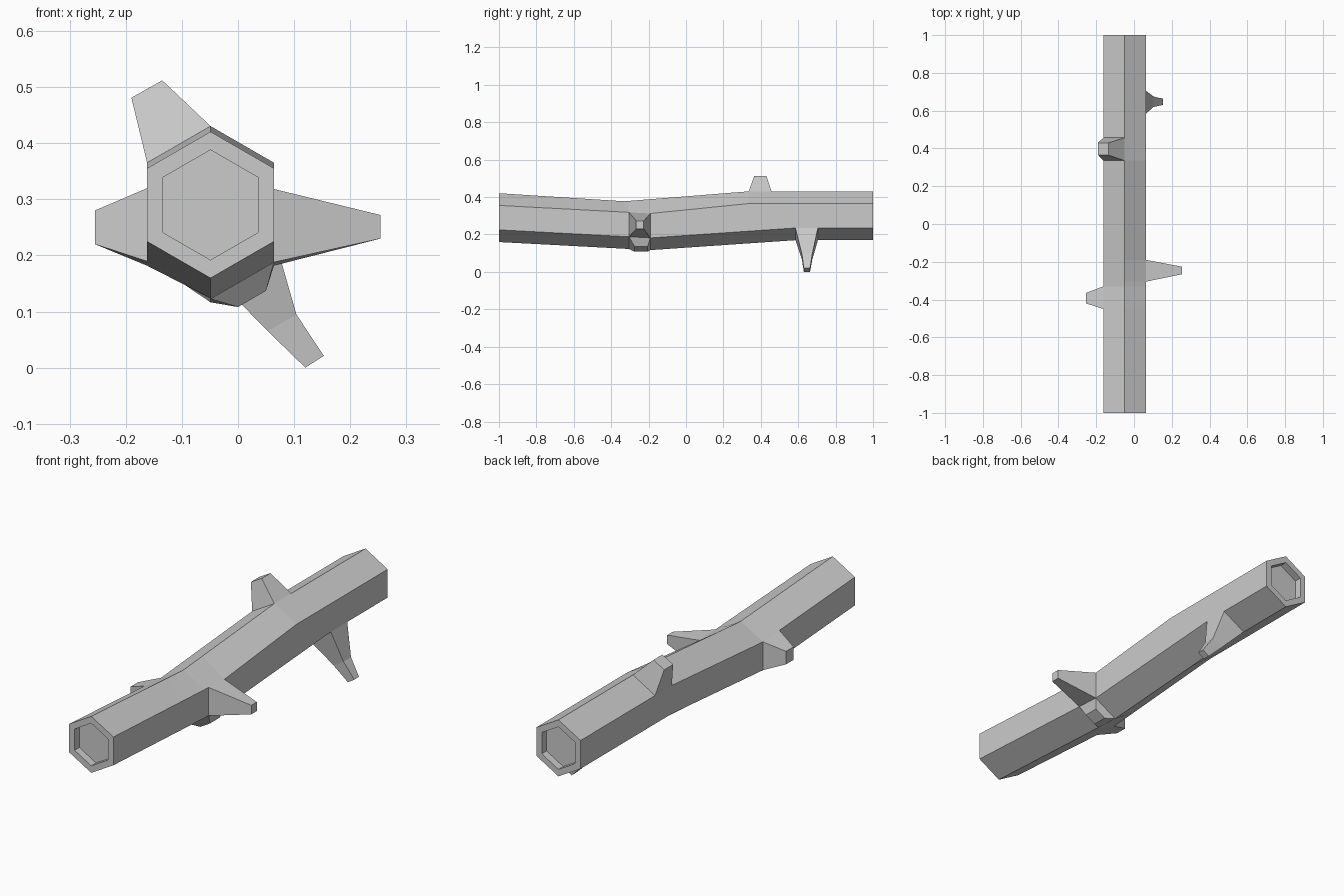
import bpy, bmesh, math

if "Cube" in bpy.data.objects:
    bpy.data.objects.remove(bpy.data.objects["Cube"])

CX, R = -0.049, 0.1305
STATIONS = [-1, -0.45, -0.33, -0.305, -0.19, 0.335, 0.457, 0.585, 0.705, 1]
# Per-corner y of the two bends, clockwise from the top corner
DIP = [-0.33, -0.19, -0.19, -0.19, -0.33, -0.33]
RISE = [0.335, 0.335, 0.585, 0.585, 0.335, 0.335]


def axis_z(y, i):
    path = [(-1, 0.29), (DIP[i], 0.247), (RISE[i], 0.30), (1, 0.30)]
    for (a, za), (b, zb) in zip(path, path[1:]):
        if y <= b:
            return za + (zb - za) * (y - a) / (b - a)
    return 0.30


bm = bmesh.new()


def corner(i, y, r, yc):
    a = math.radians(90 - 60 * i)
    return bm.verts.new((CX + r * math.cos(a), yc, axis_z(y, i) + r * math.sin(a)))


def ring(y, r=R, depth=0.0):
    return [corner(i, y, r, y + depth) for i in range(6)]


def bridge(a, b):
    n = len(a)
    for i in range(n):
        j = (i + 1) % n
        bm.faces.new((a[i], a[j], b[j], b[i]))


# Branch stubs: (station interval, hexagon side) -> sections (point, point, y0, y1)
BRANCHES = {
    (1, 4): [((-0.255, 0.22), (-0.255, 0.28), -0.42, -0.365)],
    (3, 1): [((0.254, 0.272), (0.254, 0.23), -0.266, -0.226)],
    (3, 2): [((0.05, 0.137), (0.0, 0.108), -0.275, -0.205)],
    (5, 5): [((-0.19, 0.481), (-0.135, 0.512), 0.365, 0.43)],
    (7, 2): [((0.104, 0.095), (0.053, 0.065), 0.62, 0.675),
             ((0.153, 0.021), (0.12, 0.0), 0.63, 0.663)],
}

# Bent hexagonal trunk, with branches lofted from the open side faces
rings = [ring(y) for y in STATIONS]
for k, (a, b) in enumerate(zip(rings, rings[1:])):
    for i in range(6):
        j = (i + 1) % 6
        loop = [a[i], a[j], b[j], b[i]]
        for p, q, y0, y1 in BRANCHES.get((k, i), []):
            nxt = [bm.verts.new((x, y, z)) for (x, z), y in
                   ((p, y0), (q, y0), (q, y1), (p, y1))]
            bridge(loop, nxt)
            loop = nxt
        bm.faces.new(loop)

# Recessed cut ends
for end, y, depth in ((rings[0], -1, 0.035), (rings[-1], 1, -0.035)):
    rim = ring(y, 0.098)
    floor = ring(y, 0.098, depth)
    bridge(end, rim)
    bridge(rim, floor)
    bm.faces.new(floor)

bmesh.ops.recalc_face_normals(bm, faces=bm.faces)
mesh = bpy.data.meshes.new("log")
bm.to_mesh(mesh)
bm.free()
log = bpy.data.objects.new("log", mesh)
bpy.context.collection.objects.link(log)
